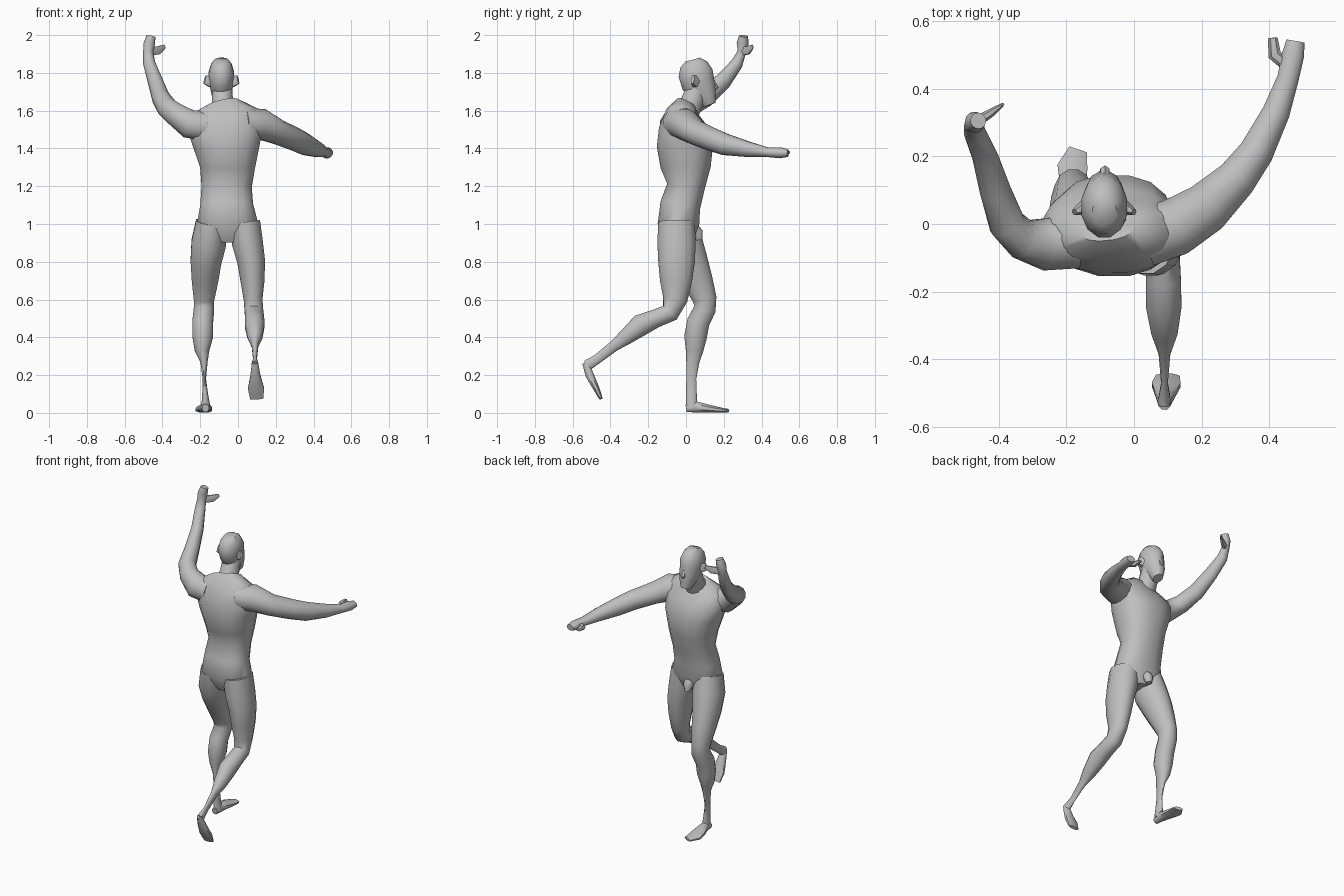
import bpy, bmesh, math
from mathutils import Vector

clay = bpy.data.materials.new("grey_clay")
clay.diffuse_color = (0.52, 0.52, 0.52, 1)


def loft(name, rings, ref=(1, 0, 0), sides=12, power=1.0):
    """Skin rings (x, y, z, half size along ref, half size across)."""
    bm = bmesh.new()
    pts = [Vector(r[:3]) for r in rings]
    loops = []
    for i, r in enumerate(rings):
        t = (pts[min(i + 1, len(pts) - 1)] - pts[max(i - 1, 0)]).normalized()
        a = Vector(ref)
        a = (a - t * a.dot(t)).normalized()
        b = t.cross(a)
        loop = []
        for k in range(sides):
            ang = 2 * math.pi * (k + 0.5) / sides
            c, s = math.cos(ang), math.sin(ang)
            c = math.copysign(abs(c) ** power, c)
            s = math.copysign(abs(s) ** power, s)
            p = pts[i] + a * (c * r[3]) + b * (s * r[4])
            p.z = max(p.z, 0)
            loop.append(bm.verts.new(p))
        loops.append(loop)
    for l0, l1 in zip(loops, loops[1:]):
        for k in range(sides):
            n = (k + 1) % sides
            bm.faces.new((l0[k], l0[n], l1[n], l1[k]))
    bm.faces.new(loops[0])
    bm.faces.new(loops[-1])
    bmesh.ops.recalc_face_normals(bm, faces=bm.faces)
    me = bpy.data.meshes.new(name)
    bm.to_mesh(me)
    bm.free()
    me.materials.append(clay)
    ob = bpy.data.objects.new(name, me)
    bpy.context.collection.objects.link(ob)
    bpy.ops.object.select_all(action='DESELECT')
    ob.select_set(True)
    bpy.context.view_layer.objects.active = ob
    bpy.ops.object.shade_smooth_by_angle(angle=math.radians(50))
    return ob


# Trunk from pelvis to shoulders
loft("torso", [
    (-.06, -.03, .91, .09, .07), (-.055, -.04, 1.0, .165, .112),
    (-.06, -.03, 1.1, .142, .108), (-.06, 0, 1.2, .135, .102),
    (-.055, -.002, 1.3, .148, .135), (-.06, -.005, 1.42, .18, .152),
    (-.07, -.02, 1.52, .205, .125), (-.07, -.02, 1.595, .175, .085),
    (-.08, .0, 1.635, .09, .055)], sides=16, power=.85)
loft("groin", [(-.06, .03, .98, .04, .04), (-.06, .065, .95, .03, .03),
               (-.06, .07, .915, .018, .018)], sides=8)

# Neck, head and face
loft("neck", [(-.075, -.02, 1.55, .08, .075), (-.082, .03, 1.64, .058, .062),
              (-.086, .07, 1.74, .055, .062)])
loft("head", [
    (-.085, .125, 1.63, .03, .035), (-.087, .105, 1.68, .052, .06),
    (-.088, .065, 1.745, .065, .093), (-.088, .05, 1.80, .07, .095),
    (-.088, .042, 1.845, .056, .075), (-.088, .035, 1.87, .036, .042)])
loft("nose", [(-.086, .13, 1.775, .01, .012), (-.086, .155, 1.72, .016, .018),
              (-.086, .14, 1.705, .012, .01)], sides=6)
for side, label in ((-1, "left"), (1, "right")):
    loft(label + "_ear", [(-.088 + side * .055, .05, 1.755, .035, .025),
                          (-.088 + side * .088, .035, 1.765, .026, .01)],
         ref=(0, 0, 1), sides=6)

# Standing leg and flat foot
loft("standing_leg", [
    (-.14, -.04, 1.01, .085, .10), (-.155, -.02, .9, .095, .112),
    (-.17, .02, .8, .084, .10), (-.175, .062, .7, .072, .083),
    (-.18, .10, .6, .056, .065), (-.18, .10, .55, .056, .06),
    (-.187, .065, .48, .057, .062), (-.187, .05, .4, .056, .062),
    (-.19, .045, .33, .04, .048), (-.18, .036, .27, .02, .036),
    (-.178, .028, .18, .009, .027), (-.174, .028, .1, .016, .03),
    (-.17, .03, .03, .025, .03)])
loft("standing_foot", [
    (-.172, .0, .025, .02, .022), (-.172, .05, .032, .026, .032),
    (-.178, .11, .024, .042, .024), (-.182, .17, .016, .048, .016),
    (-.165, .22, .012, .03, .01)], sides=8)

# Trailing leg, bent back at the knee, with hanging foot
loft("trailing_leg", [
    (.035, -.05, 1.01, .085, .10), (.05, -.05, .9, .085, .105),
    (.07, -.05, .8, .076, .10), (.077, -.053, .7, .066, .088),
    (.08, -.057, .6, .051, .067), (.085, -.085, .53, .051, .052),
    (.087, -.16, .50, .053, .05), (.088, -.24, .465, .054, .06),
    (.09, -.32, .40, .04, .043), (.09, -.38, .355, .018, .03),
    (.09, -.47, .285, .01, .026), (.09, -.525, .25, .02, .03)])
loft("trailing_foot", [
    (.09, -.533, .265, .018, .018), (.092, -.51, .2, .028, .024),
    (.095, -.475, .13, .046, .018), (.1, -.45, .075, .038, .01)], sides=8)

# Outstretched arm with fist
loft("outstretched_arm", [
    (.03, -.04, 1.53, .085, .09), (.12, -.01, 1.53, .084, .088),
    (.21, .045, 1.487, .066, .078), (.30, .13, 1.45, .062, .062),
    (.36, .21, 1.42, .058, .053), (.42, .33, 1.395, .042, .042),
    (.455, .43, 1.38, .026, .033), (.47, .5, 1.377, .03, .034),
    (.477, .54, 1.375, .02, .028)], ref=(0, 0, 1))
loft("outstretched_thumb", [(.45, .47, 1.375, .015, .018), (.415, .5, 1.378, .018, .02),
                            (.41, .55, 1.38, .008, .014)], ref=(0, 0, 1), sides=6)

# Raised arm with hand
up = (.3, -.5, .8)
loft("raised_arm", [
    (-.17, -.05, 1.52, .08, .085), (-.26, -.06, 1.53, .078, .08),
    (-.33, -.045, 1.58, .064, .06), (-.375, .0, 1.615, .057, .055),
    (-.41, .1, 1.67, .054, .046), (-.44, .2, 1.76, .045, .038),
    (-.47, .27, 1.85, .033, .033), (-.475, .295, 1.91, .022, .028),
    (-.47, .30, 1.955, .032, .03), (-.46, .305, 1.995, .024, .024)], ref=up)
loft("raised_thumb", [(-.46, .305, 1.915, .025, .016), (-.42, .33, 1.92, .025, .012),
                      (-.388, .353, 1.94, .012, .005)], ref=(0, 0, 1), sides=6)
